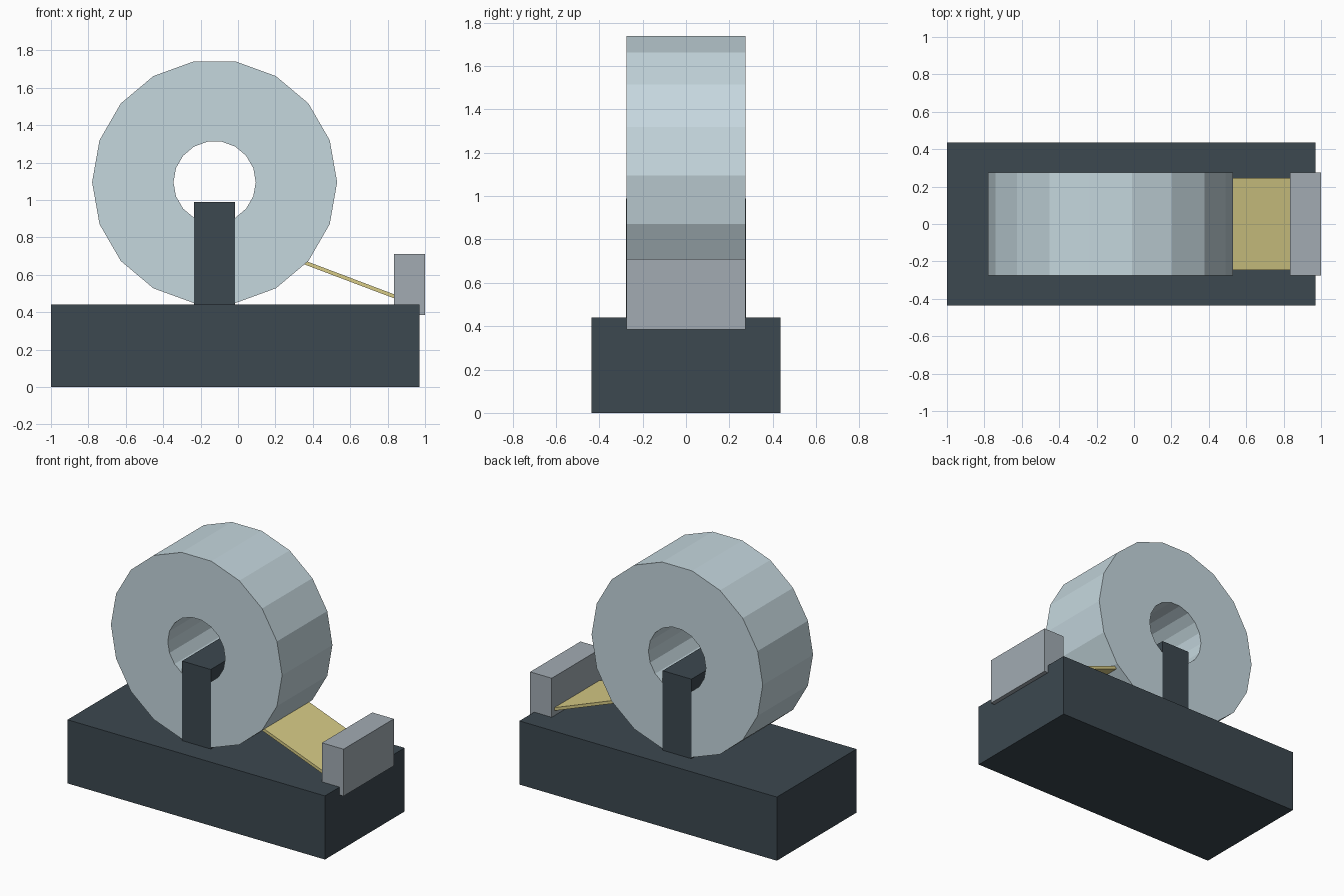
import bpy, bmesh
from math import cos, sin, tau, atan2, hypot

if "Cube" in bpy.data.objects:
    bpy.data.objects.remove(bpy.data.objects["Cube"])


def material(name, rgb):
    m = bpy.data.materials.new(name)
    m.diffuse_color = (*rgb, 1)
    m.use_nodes = True
    m.node_tree.nodes["Principled BSDF"].inputs["Base Color"].default_value = m.diffuse_color
    return m


DARK = material("dark_plastic", (0.045, 0.065, 0.08))
PALE = material("pale_blue", (0.56, 0.68, 0.73))
STEEL = material("steel", (0.36, 0.41, 0.45))
YELLOW = material("yellow_film", (0.68, 0.6, 0.24))


def box(name, lo, hi, mat):
    bpy.ops.mesh.primitive_cube_add(size=1, location=[(a + b) / 2 for a, b in zip(lo, hi)])
    ob = bpy.context.object
    ob.name = name
    ob.scale = [b - a for a, b in zip(lo, hi)]
    ob.data.materials.append(mat)
    return ob


def ring(name, centre, outer, inner, half_width, sides, mat):
    # square section spun around the y axis
    bm = bmesh.new()
    section = [(outer, -half_width), (outer, half_width), (inner, half_width), (inner, -half_width)]
    loops = [[bm.verts.new((r * cos(tau * i / sides), y, r * sin(tau * i / sides)))
              for r, y in section] for i in range(sides)]
    for i in range(sides):
        a, b = loops[i], loops[(i + 1) % sides]
        for j in range(4):
            k = (j + 1) % 4
            bm.faces.new((a[j], a[k], b[k], b[j]))
    bmesh.ops.recalc_face_normals(bm, faces=bm.faces)
    mesh = bpy.data.meshes.new(name)
    bm.to_mesh(mesh)
    bm.free()
    ob = bpy.data.objects.new(name, mesh)
    ob.location = centre
    mesh.materials.append(mat)
    bpy.context.collection.objects.link(ob)
    return ob


# Heavy base and the post that carries the roll
box("base", (-1, -0.435, 0), (0.97, 0.435, 0.44), DARK)
box("roll_post", (-0.235, -0.276, 0.43), (-0.015, 0.276, 0.99), DARK)

# Tape roll
ring("tape_roll", (-0.125, 0, 1.095), 0.655, 0.22, 0.275, 18, PALE)

# Cutter block at the front lip
box("cutter", (0.835, -0.275, 0.385), (1.0, 0.275, 0.71), STEEL)

# Loose strip sloping from the roll down to the cutter
x0, z0, x1, z1 = 0.35, 0.668, 0.85, 0.479
strip = box("tape_strip", (0, -0.245, 0), (hypot(x1 - x0, z1 - z0), 0.245, 0.02), YELLOW)
strip.location = ((x0 + x1) / 2, 0, (z0 + z1) / 2)
strip.rotation_euler.y = atan2(z0 - z1, x1 - x0)
